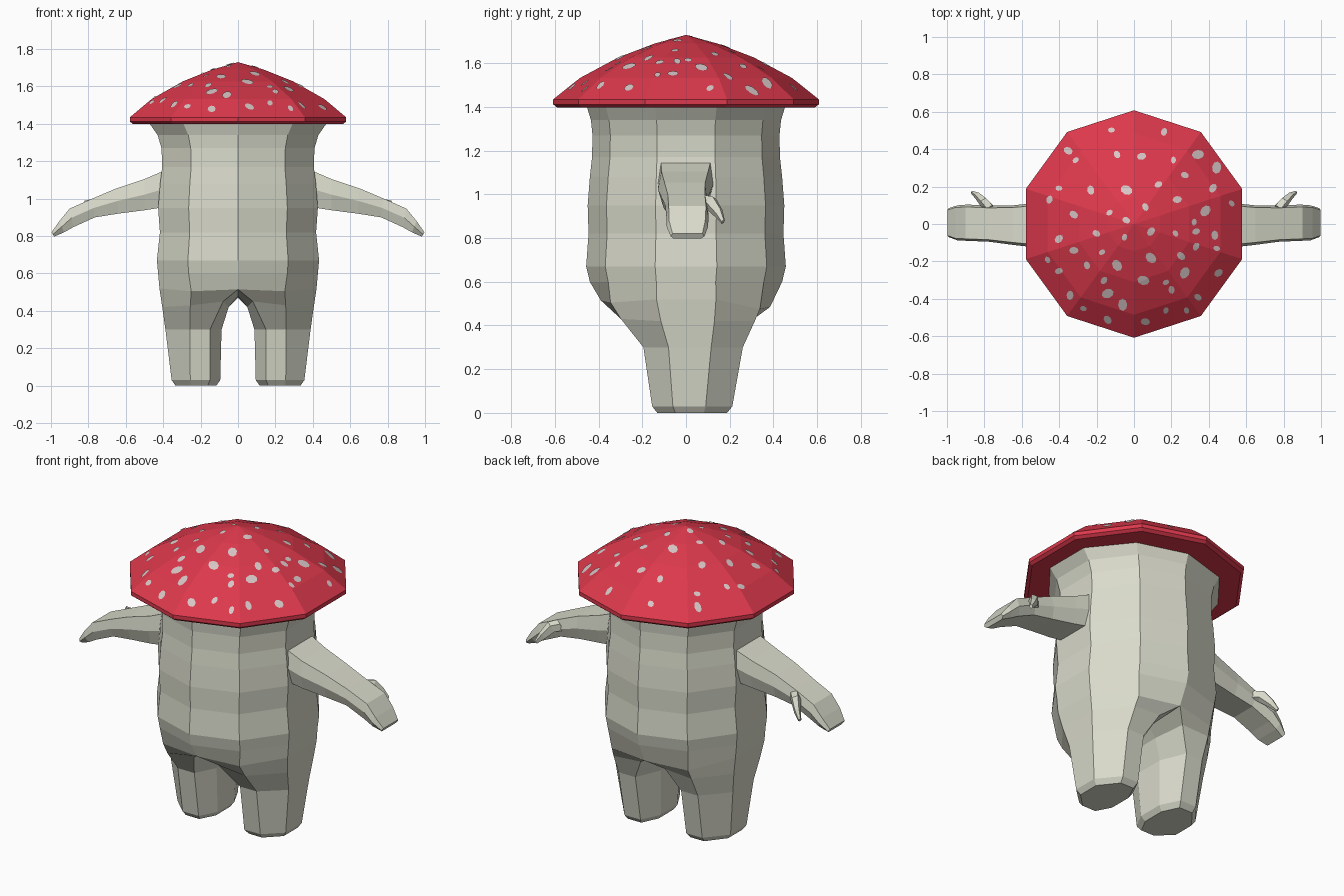
import bpy, bmesh, math
from mathutils import Vector
from mathutils.bvhtree import BVHTree

if "Cube" in bpy.data.objects:
    bpy.data.objects.remove(bpy.data.objects["Cube"])


def material(name, rgb):
    m = bpy.data.materials.new(name)
    m.diffuse_color = (*rgb, 1)
    m.use_nodes = True
    m.node_tree.nodes["Principled BSDF"].inputs["Base Color"].default_value = m.diffuse_color
    return m


STEM = material("pale stem", (0.70, 0.71, 0.60))
RED = material("cap red", (0.72, 0.04, 0.072))
SPOT = material("spot grey pink", (0.68, 0.56, 0.56))


def finish(name, bm, mat, mirror=False, recalc=True):
    if recalc:
        bmesh.ops.recalc_face_normals(bm, faces=bm.faces)
    me = bpy.data.meshes.new(name)
    bm.to_mesh(me)
    bm.free()
    me.materials.append(mat)
    ob = bpy.data.objects.new(name, me)
    bpy.context.collection.objects.link(ob)
    if mirror:
        mod = ob.modifiers.new("mirror", 'MIRROR')
        mod.merge_threshold = 0.0005
    return ob


def bridge(bm, a, b, closed=True):
    n = len(a)
    for i in range(n if closed else n - 1):
        j = (i + 1) % n
        bm.faces.new((a[i], a[j], b[j], b[i]))


def loft(bm, rings, cap_start=True, cap_end=True):
    vs = [[bm.verts.new(p) for p in r] for r in rings]
    for a, b in zip(vs, vs[1:]):
        bridge(bm, a, b)
    if cap_start:
        bm.faces.new(vs[0])
    if cap_end:
        bm.faces.new(vs[-1])
    return vs


def arc(rx, ry, z, count):
    pts = [(rx * math.cos(math.radians(36 * i - 90)),
            ry * math.sin(math.radians(36 * i - 90)), z) for i in range(count)]
    return [(0.0 if abs(x) < 1e-6 else x, y, h) for x, y, h in pts]


# Body and legs: right half, mirrored
bm = bmesh.new()
trunk = [(0.50, 0.455, 1.405), (0.452, 0.435, 1.34), (0.43, 0.428, 1.27),
         (0.426, 0.43, 1.17), (0.438, 0.44, 1.08), (0.449, 0.45, 0.95),
         (0.439, 0.446, 0.82), (0.456, 0.457, 0.67), (0.449, 0.44, 0.60)]
rows = [[bm.verts.new(p) for p in arc(*t, 6)] for t in trunk]
hips = [(0, -.39, .515), (.25, -.345, .505), (.42, -.135, .52),
        (.42, .137, .52), (.25, .338, .475), (0, .385, .485)]
rows.append([bm.verts.new(p) for p in hips])
for a, b in zip(rows, rows[1:]):
    bridge(bm, a, b, closed=False)
crotch = rows[-1] + [bm.verts.new((0, .12, .47)), bm.verts.new((0, -.1, .48))]
# leg rows: eight-sided sections going down
leg = [
    [(.08, -.30, .45), (.255, -.298, .43), (.405, -.115, .42), (.405, .13, .42),
     (.255, .315, .42), (.08, .31, .43), (.05, .12, .42), (.05, -.09, .42)],
    [(.15, -.195, .3), (.258, -.195, .3), (.388, -.08, .3), (.388, .115, .3),
     (.26, .26, .3), (.15, .26, .3), (.088, .11, .3), (.088, -.075, .3)],
    [(.15, -.155, .03), (.255, -.155, .03), (.355, -.06, .03), (.355, .09, .03),
     (.255, .212, .03), (.15, .212, .03), (.095, .1, .03), (.095, -.055, .03)],
]
c = Vector((.225, .028, 0))
leg.append([(c.x + (x - c.x) * .84, c.y + (y - c.y) * .87, 0) for x, y, z in leg[-1]])
leg_rows = loft(bm, leg, cap_start=False)
# join hips to leg, leaving the centre line open for the mirror
bridge(bm, crotch, leg_rows[0])
finish("body_and_legs", bm, STEM, mirror=True)

# Arms: six-sided sections (top x, top z, bottom x, bottom z, front y, back y)
sections = [(.36, 1.165, .36, .96, -.13, .132), (.50, 1.105, .50, .938, -.128, .115),
            (.65, 1.055, .64, .92, -.112, .10), (.78, 1.0, .765, .90, -.095, .098),
            (.90, .947, .88, .848, -.09, .104), (.955, .88, .93, .82, -.088, .10),
            (.997, .82, .983, .797, -.07, .085)]
bm = bmesh.new()
loft(bm, [[(xt, f * .88, zt), (xt, b * .88, zt), ((xt + xb) / 2, b, (zt + zb) / 2),
           (xb, b * .8, zb), (xb, f * .8, zb), ((xt + xb) / 2, f, (zt + zb) / 2)]
          for xt, zt, xb, zb, f, b in sections])
finish("arms", bm, STEM, mirror=True)

# Thumbs: tapered five-sided tubes on the back of the hands
bm = bmesh.new()
path = [(.765, .075, .965, .04), (.80, .115, .96, .037),
        (.835, .15, .915, .026), (.865, .17, .875, .012)]
axis = Vector((.1, .1, -.09)).normalized()
u = axis.cross(Vector((0, 0, 1))).normalized()
v = axis.cross(u)
loft(bm, [[Vector((x, y, z)) + r * (.75 * u * math.cos(k * math.tau / 5) + v * math.sin(k * math.tau / 5))
           for k in range(5)] for x, y, z, r in path])
finish("thumbs", bm, STEM, mirror=True)

# Cap: ten-sided dome with a thin rim and flat underside
bm = bmesh.new()
profile = [(.59, 1.398), (.608, 1.412), (.608, 1.435), (.485, 1.533), (.31, 1.627), (.145, 1.69)]
rings = loft(bm, [arc(r, r, z, 10) for r, z in profile], cap_end=False)
tip = bm.verts.new((0, 0, 1.73))
for i in range(10):
    bm.faces.new((rings[-1][i], rings[-1][(i + 1) % 10], tip))
bmesh.ops.recalc_face_normals(bm, faces=bm.faces)
bm.normal_update()
tree = BVHTree.FromBMesh(bm)
finish("cap", bm, RED)

# Spots: thin plates laid on the dome (x, y in hundredths)
small = [(-12, 50), (16, 49), (-35, 39), (-31, 34), (-9, 37), (4, 36), (21, 34), (27, 26),
         (42, 19), (52, 11), (13, 21), (-23, 18), (-40, 19), (-45, 13), (-32, 5), (-13, 6),
         (6, 9), (23, 13), (32, 1), (-4, 2), (9, -4), (22, -5), (33, -4), (43, -6), (44, -13),
         (33, -12), (25, -17), (-17, -15), (-25, -22), (-32, -14), (-5, -7), (-20, -5),
         (-40, -8), (-46, -19), (-40, -25), (-34, -38), (-27, -45), (-16, -30), (-14, -51),
         (17, -31), (20, -35), (6, -52), (17, -46), (34, -39), (45, -26), (28, -46)]
big = [(34, 37), (44, 30), (-4, 18), (38, 7), (-9, -22), (-14, -37),
       (-6, -43), (5, -30), (27, -26), (9, -18)]
bm = bmesh.new()


def on_cap(x, y):
    s = min(1, .57 / max(math.hypot(x, y), .001))  # stay inside the rim
    hit, normal, _, _ = tree.find_nearest(Vector((x * s, y * s, 1.74 - .8 * (x * x + y * y))))
    ray = tree.ray_cast(Vector((x * s, y * s, 3)), Vector((0, 0, -1)))
    if ray[0] is not None:
        hit, normal = ray[0], ray[1]
    return hit + Vector((normal.x, normal.y, abs(normal.z))) * 0.004


for k, (px, py) in enumerate(small + big):
    r = .030 if k >= len(small) else .017 + .003 * (k % 3)
    x, y, turn = px / 100, py / 100, k * 1.3
    mid = bm.verts.new(on_cap(x, y))
    rim = []
    for i in range(8):
        a = i * math.tau / 8
        dx, dy = r * 1.1 * math.cos(a), r * .82 * math.sin(a)
        rim.append(bm.verts.new(on_cap(x + dx * math.cos(turn) - dy * math.sin(turn),
                                       y + dx * math.sin(turn) + dy * math.cos(turn))))
    for i in range(8):
        bm.faces.new((mid, rim[i], rim[(i + 1) % 8]))
finish("cap_spots", bm, SPOT, recalc=False)
